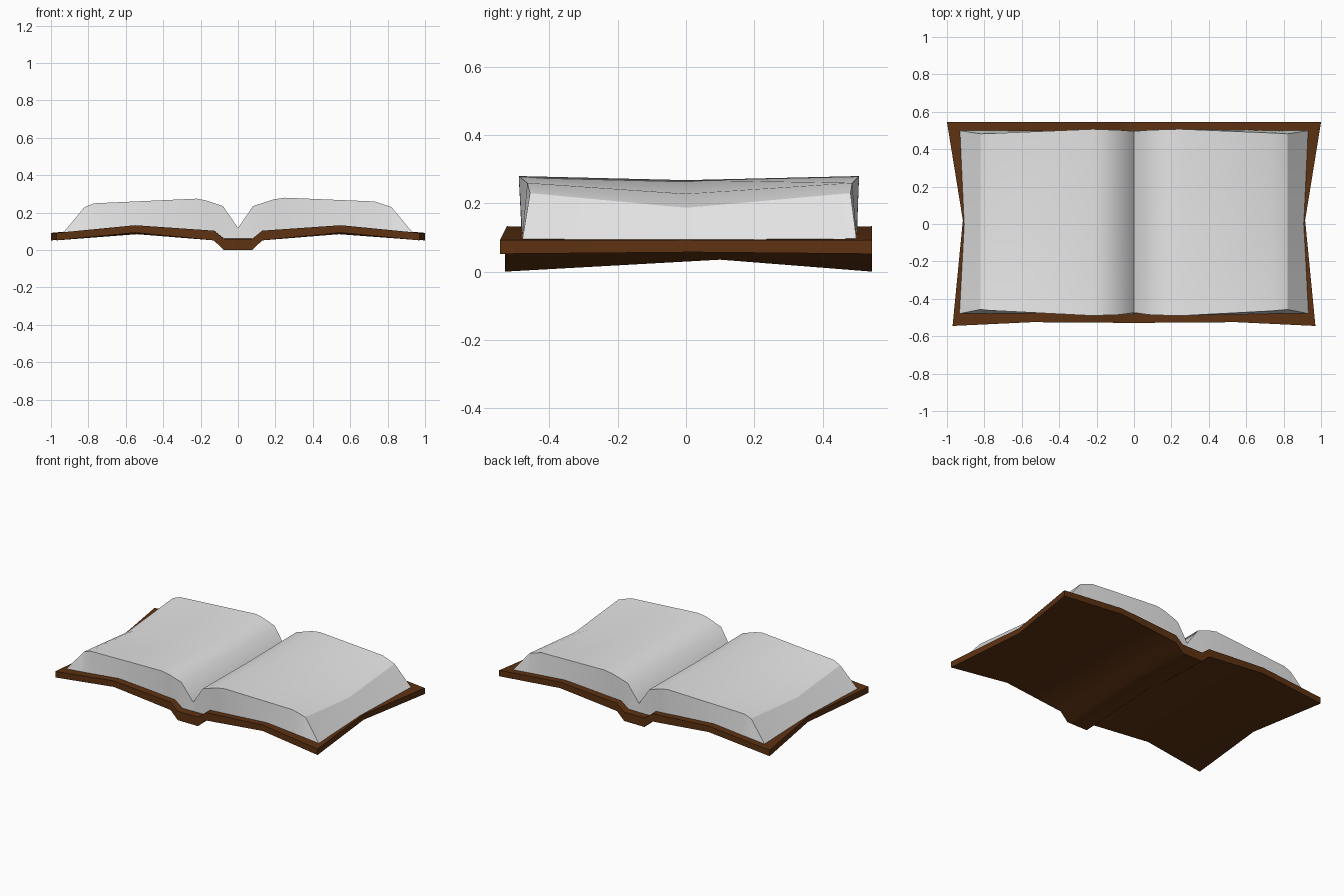
import bpy, bmesh, math

if "Cube" in bpy.data.objects:
    bpy.data.objects.remove(bpy.data.objects["Cube"])


def material(name, rgb):
    m = bpy.data.materials.new(name)
    m.diffuse_color = (*rgb, 1)
    m.use_nodes = True
    m.node_tree.nodes["Principled BSDF"].inputs["Base Color"].default_value = m.diffuse_color
    return m


def slab(name, upper, lower, mat, creases=()):
    """Closed slab lofted from matching upper and lower grids [station][column]."""
    bm = bmesh.new()
    up = [[bm.verts.new(p) for p in row] for row in upper]
    lo = [[bm.verts.new(p) for p in row] for row in lower]
    ns, nc = len(up), len(up[0])
    for s in range(ns - 1):
        for c in range(nc - 1):
            bm.faces.new((up[s][c], up[s][c + 1], up[s + 1][c + 1], up[s + 1][c]))
            bm.faces.new((lo[s][c], lo[s + 1][c], lo[s + 1][c + 1], lo[s][c + 1]))
        for c in (0, nc - 1):
            bm.faces.new((up[s][c], up[s + 1][c], lo[s + 1][c], lo[s][c]))
    for s in (0, ns - 1):
        for c in range(nc - 1):
            bm.faces.new((up[s][c], lo[s][c], lo[s][c + 1], up[s][c + 1]))
    bmesh.ops.remove_doubles(bm, verts=bm.verts, dist=0.0005)
    bmesh.ops.recalc_face_normals(bm, faces=bm.faces)
    me = bpy.data.meshes.new(name)
    bm.to_mesh(me)
    bm.free()
    ob = bpy.data.objects.new(name, me)
    bpy.context.collection.objects.link(ob)
    me.materials.append(mat)
    bpy.context.view_layer.objects.active = ob
    ob.select_set(True)
    bpy.ops.object.shade_smooth_by_angle(angle=math.radians(45))
    ob.select_set(False)
    # keep the fore-edge creases crisp
    for e in me.edges:
        a, b = (me.vertices[i].co for i in e.vertices)
        if any(abs(abs(a.x) - x) < 0.01 and abs(abs(b.x) - x) < 0.01 for x in creases):
            e.use_edge_sharp = True
    return ob


def mirrored(right, left=None):
    """Columns from the left edge to the right edge."""
    left = left or right
    return [(-p[0], *p[1:]) for p in left] + [tuple(p) for p in reversed(right)]


brown = material("brown leather", (0.11, 0.032, 0.006))
paper = material("white paper", (0.8, 0.8, 0.8))

# Cover: boards arch outwards from a dropped spine, pinched in at mid height
front = [(0.97, -0.545, 0.052), (0.55, -0.525, 0.093), (0.13, -0.527, 0.052), (0.075, -0.53, 0.0)]
middle = [(0.915, 0.02, 0.057), (0.54, 0.05, 0.085), (0.13, 0.08, 0.062), (0.075, 0.1, 0.035)]
back = [(1.0, 0.545, 0.052), (0.55, 0.545, 0.093), (0.13, 0.545, 0.052), (0.075, 0.545, 0.0)]
thick = [0.04, 0.04, 0.052, 0.06]
thick_mid = [0.036, 0.035, 0.04, 0.045]
lower, upper = [], []
for row, th in ((front, thick), (middle, thick_mid), (back, thick)):
    lower.append(mirrored(row))
    upper.append(mirrored([(x, y, z + t) for (x, y, z), t in zip(row, th)]))
slab("book_cover", upper, lower, brown)

# Pages: columns run from fore-edge to gutter: x, front y, back y, end z, middle z
right = [(0.937, -0.48, 0.50, 0.09, 0.09), (0.82, -0.457, 0.482, 0.23, 0.187),
         (0.73, -0.465, 0.487, 0.26, 0.228), (0.25, -0.49, 0.507, 0.28, 0.268),
         (0.19, -0.489, 0.506, 0.271, 0.26), (0.08, -0.485, 0.502, 0.235, 0.23)]
left = [right[0], right[1], (0.77, -0.462, 0.484, 0.25, 0.212),
        (0.22, -0.49, 0.507, 0.275, 0.265), (0.17, -0.488, 0.505, 0.265, 0.256), right[5]]
gutter = (0.0, -0.474, 0.496, 0.118, 0.118)
base_z = [0.09, 0.1, 0.11, 0.1, 0.09, 0.05]


def page_rows(cols, z_offset=None):
    rows = []
    for s in range(3):
        row = []
        for x, y0, y1, z, zm in cols:
            if s == 1 and abs(x) > 0.9:
                x *= 0.972
            row.append((x, (y0, 0.0, y1)[s], (z, zm, z)[s]))
        rows.append(row)
    return rows


def base_side(side):
    return [(x, -0.48, 0.50, z, z) for (x, *_), z in zip(side, base_z)]


def with_gutter(r, l, g):
    cols = mirrored(r, l)
    return cols[:len(l)] + [g] + cols[len(l):]


slab("pages", page_rows(with_gutter(right, left, gutter)),
     page_rows(with_gutter(base_side(right), base_side(left), (0.0, -0.48, 0.50, 0.05, 0.05))),
     paper, creases=(0.0, 0.82))
